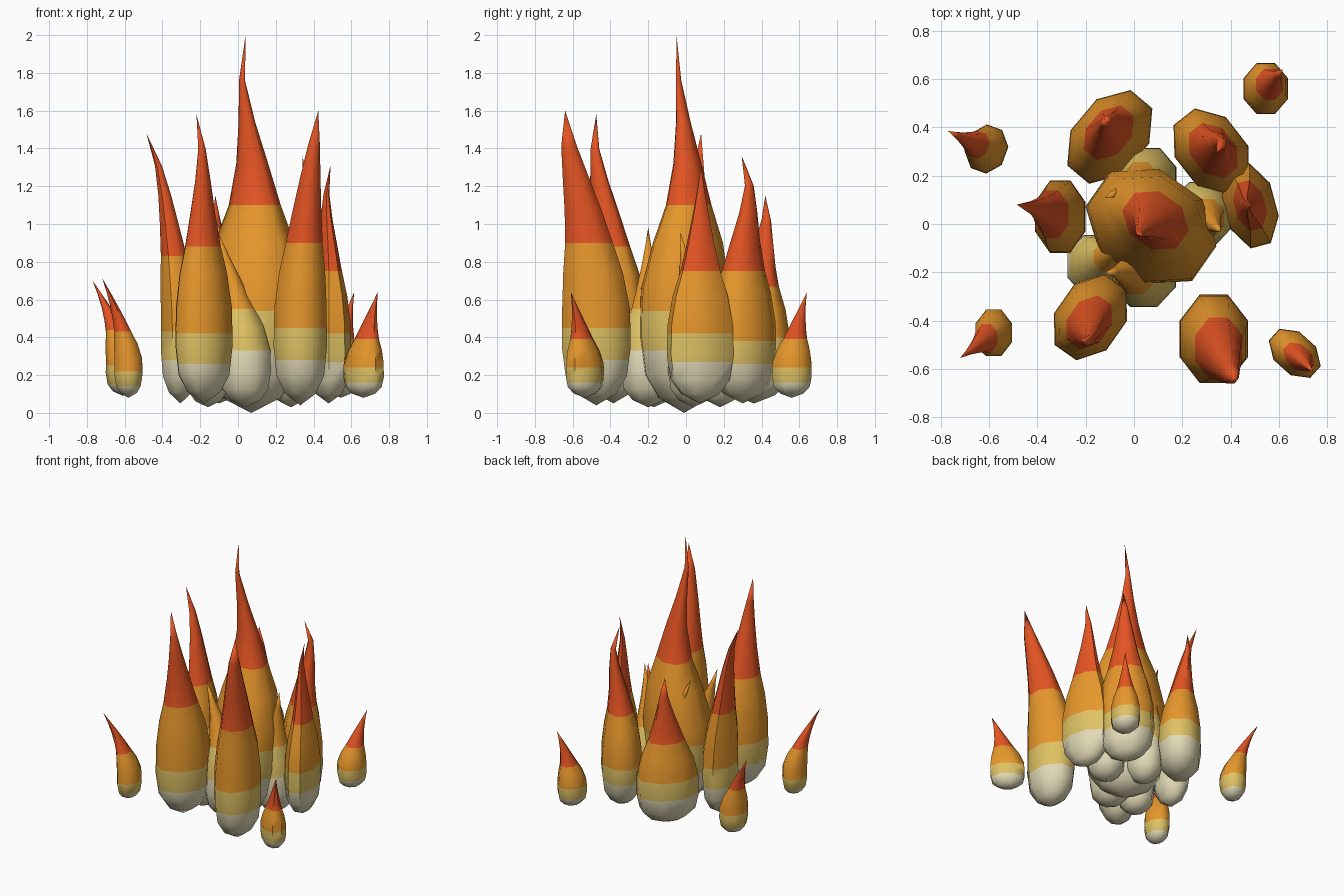
import bpy, bmesh, math

if "Cube" in bpy.data.objects:
    bpy.data.objects.remove(bpy.data.objects["Cube"])

def lin(h):
    out = []
    for i in (0, 2, 4):
        c = int(h[i:i + 2], 16) / 255
        out.append(c / 12.92 if c <= 0.04045 else ((c + 0.055) / 1.055) ** 2.4)
    return (*out, 1.0)

# one material per colour band, bottom to top
mats = []
for name, col in (("cream", "E4DBB8"), ("pale yellow", "E0C264"),
                  ("orange", "E8982C"), ("red orange", "E45423")):
    m = bpy.data.materials.new(name)
    m.diffuse_color = lin(col)
    m.use_nodes = True
    m.node_tree.nodes["Principled BSDF"].inputs["Base Color"].default_value = m.diffuse_color
    mats.append(m)

# teardrop profile: (height fraction, radius fraction)
PROFILE = [(0, 0), (.04, .58), (.1, .89), (.2, 1), (.33, .98), (.45, .83), (.55, .61),
           (.66, .43), (.77, .27), (.88, .13), (1, 0)]
SIDES = 8

def radius(t):
    for (a, ra), (b, rb) in zip(PROFILE, PROFILE[1:]):
        if t <= b:
            return ra + (rb - ra) * (t - a) / (b - a)
    return 0

def flame(name, centre, half, z0, tip, bands, sway=(0, 0), fat=1.0, turn=0, lean=(0, 0)):
    """Teardrop flame that bends to its tip and changes colour at the band heights."""
    height = tip[2] - z0
    cuts = [(z - z0) / height for z in bands]
    ts = sorted({t for t, r in PROFILE if all(abs(t - c) > .02 for c in cuts) or t in (0, 1)}
                | {c for c in cuts if 0 < c < 1})
    ct, st = math.cos(math.radians(turn)), math.sin(math.radians(turn))

    def axis(t):
        u = max(0, (t - .3) / .7)
        f, s, b = u ** 1.5, math.sin(math.pi * u ** 3), math.sin(math.pi * u)
        return [centre[i] + (tip[i] - centre[i]) * f + sway[i] * s + lean[i] * b
                for i in (0, 1)]

    bm = bmesh.new()
    rings = []
    for t in ts[1:-1]:
        r = radius(t) * 1.04
        if t > .33:
            r = r ** fat
        x, y = axis(t)
        ring = []
        for k in range(SIDES):
            a = 2 * math.pi * (k + .5) / SIDES
            px, py = half[0] * r * math.cos(a), half[1] * r * math.sin(a)
            ring.append(bm.verts.new((x + px * ct - py * st, y + px * st + py * ct,
                                      z0 + t * height)))
        rings.append(ring)
    foot = bm.verts.new((*centre, z0))
    top = bm.verts.new(tip)
    for k in range(SIDES):
        n = (k + 1) % SIDES
        bm.faces.new((foot, rings[0][n], rings[0][k]))
        bm.faces.new((rings[-1][k], rings[-1][n], top))
        for lo, hi in zip(rings, rings[1:]):
            bm.faces.new((lo[k], lo[n], hi[n], hi[k]))
    # colour by height
    for f in bm.faces:
        z = f.calc_center_median().z
        f.material_index = sum(z > b for b in bands)
        f.smooth = True
    bmesh.ops.recalc_face_normals(bm, faces=bm.faces)
    me = bpy.data.meshes.new(name)
    bm.to_mesh(me)
    bm.free()
    for m in mats:
        me.materials.append(m)
    ob = bpy.data.objects.new(name, me)
    bpy.context.collection.objects.link(ob)
    bpy.context.view_layer.objects.active = ob
    ob.select_set(True)
    bpy.ops.object.shade_smooth_by_angle(angle=math.radians(55))
    ob.select_set(False)

# tall central flame
flame("main_flame", (.07, -.01), (.28, .22), 0, (.04, -.05, 2.0), (.33, .54, 1.1),
      (-.045, -.02), 1.4, -35, (.035, .04))

# ring of medium flames
flame("front_right_flame", (.33, -.475), (.147, .19), .04, (.425, -.64, 1.6), (.28, .45, .9),
      (0, -.02), .72)
flame("front_left_flame", (-.18, -.385), (.187, .138), .05, (-.22, -.475, 1.58), (.26, .42, .88),
      (.02, -.03), 1, 55)
flame("left_flame", (-.305, .03), (.108, .155), .05, (-.485, .08, 1.48), (.28, .43, .83),
      (.02, 0), .85)
flame("back_left_flame", (-.1, .36), (.212, .148), .05, (-.12, .42, 1.15), (.27, .4, .67),
      (0, .02), 1, 50)
flame("back_right_flame", (.32, .3), (.19, .14), .05, (.34, .295, 1.36), (.26, .38, .75),
      (.03, .04), 1, -52)
flame("right_flame", (.48, .075), (.178, .108), .05, (.49, .08, 1.31), (.27, .42, .75),
      (-.02, 0), 1, -75)

# short inner flames around the core, without red tips
for name, c, h, tip in (
        ("front_inner_flame", (.04, -.2), (.14, .15), (-.12, -.2, .98)),
        ("right_inner_flame", (.28, .04), (.13, .14), (.36, -.03, .96)),
        ("back_inner_flame", (.06, .18), (.12, .14), (-.12, .11, 1.02)),
        ("left_inner_flame", (-.16, -.17), (.12, .13), (-.02, -.07, .85))):
    flame(name, c, h, .03, tip, (.33, .55))

# small outlying flames
flame("left_back_spark", (-.61, .31), (.085, .1), .09, (-.77, .385, .7), (.15, .25, .44),
      turn=-20)
flame("left_front_spark", (-.58, -.45), (.078, .1), .08, (-.72, -.555, .715), (.14, .22, .43))
flame("right_back_spark", (.545, .56), (.095, .11), .08, (.615, .64, .64), (.16, .24, .39))
flame("right_front_spark", (.665, -.535), (.12, .082), .08, (.74, -.61, .64), (.16, .24, .39),
      turn=-42)
